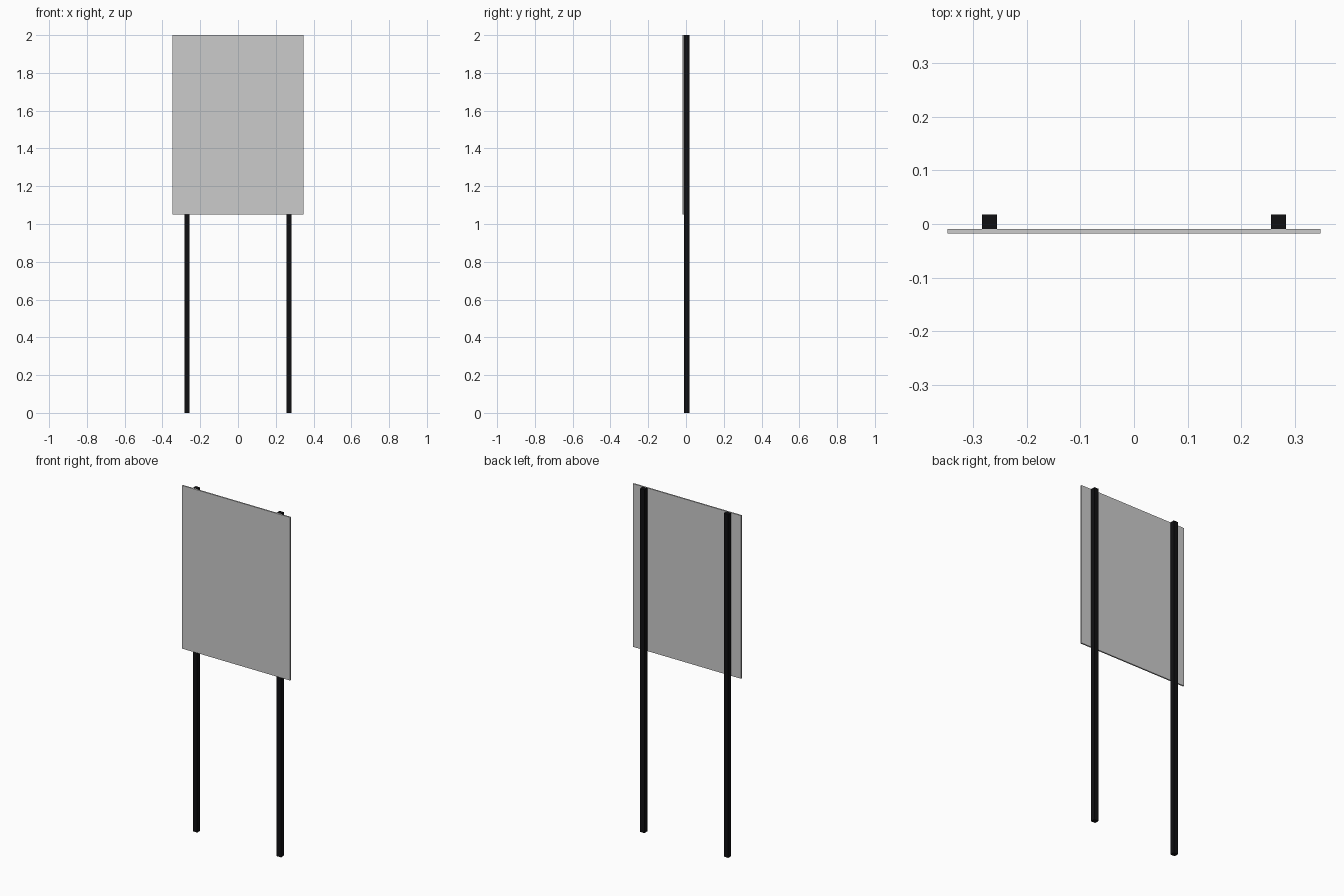
import bpy

if "Cube" in bpy.data.objects:
    bpy.data.objects.remove(bpy.data.objects["Cube"])


def box(name, lo, hi):
    """Axis-aligned box between two corners."""
    bpy.ops.mesh.primitive_cube_add(size=1, location=[(a + b) / 2 for a, b in zip(lo, hi)])
    obj = bpy.context.object
    obj.name = name
    obj.scale = [b - a for a, b in zip(lo, hi)]
    bpy.ops.object.transform_apply(location=False, rotation=False, scale=True)
    return obj


black = bpy.data.materials.new("black_paint")
black.diffuse_color = (0.005, 0.005, 0.006, 1)
black.use_nodes = True
black.node_tree.nodes["Principled BSDF"].inputs["Base Color"].default_value = black.diffuse_color

FRONT, JOINT, BACK = -0.0175, -0.0095, 0.0175

# Sign board, fixed to the front of the posts
box("sign_panel", (-0.348, FRONT, 1.05), (0.348, JOINT, 2.0))

# Two square posts running the full height
for side, x in (("left", -0.27), ("right", 0.27)):
    post = box(side + "_post", (x - 0.014, JOINT, 0), (x + 0.014, BACK, 2.0))
    post.data.materials.append(black)
